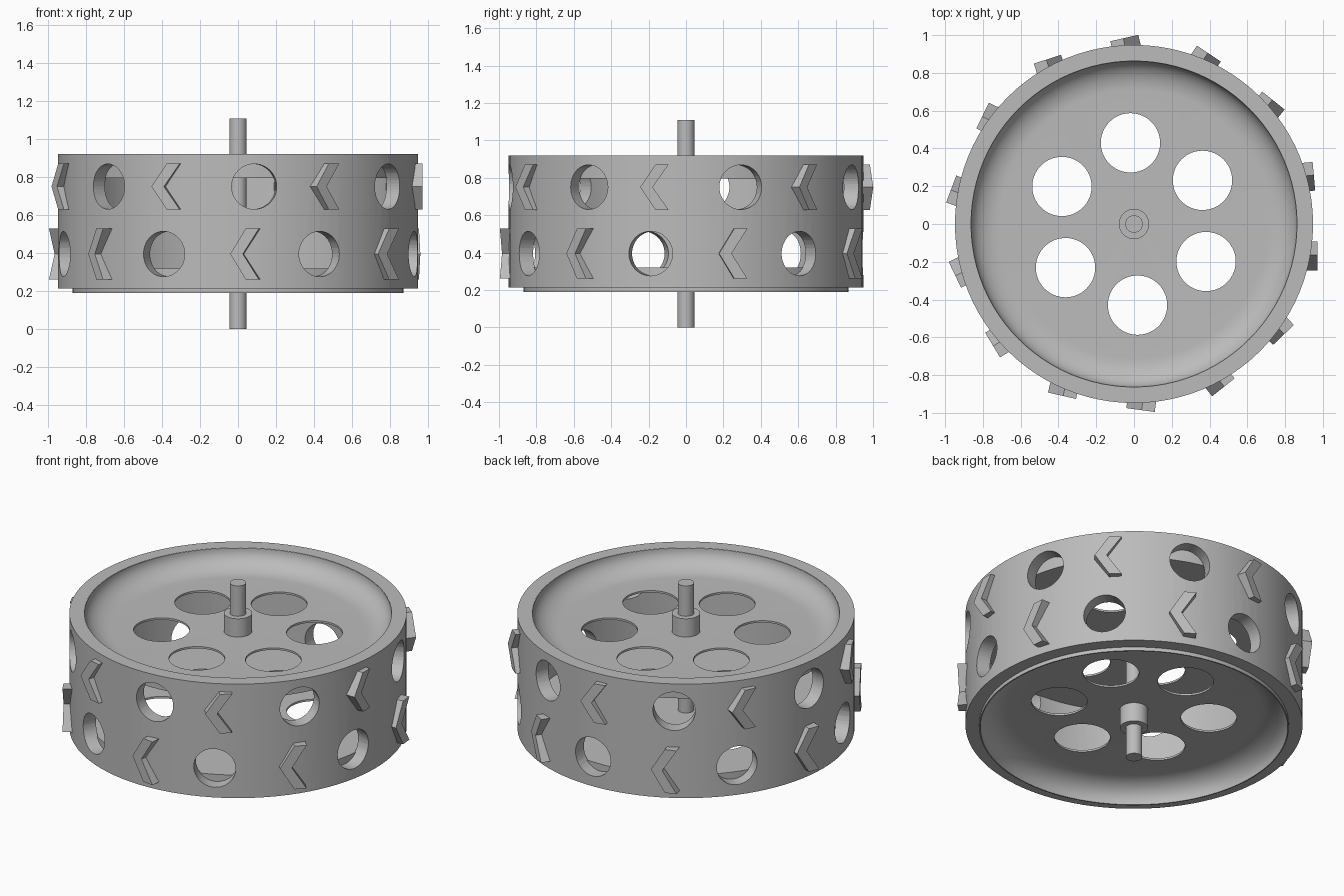
import bpy, bmesh
from math import sin, cos, pi, radians
from mathutils import Matrix

default = bpy.data.objects.get("Cube")
if default:
    bpy.data.objects.remove(default)

STEP = 360 / 7
UPPER_Z, LOWER_Z = 0.75, 0.395

grey = bpy.data.materials.new("plain grey")
grey.use_nodes = True
GREY = (0.5, 0.5, 0.5, 1)
grey.diffuse_color = GREY
grey.node_tree.nodes["Principled BSDF"].inputs["Base Color"].default_value = GREY


def make_object(name, bm, smooth=True):
    bmesh.ops.recalc_face_normals(bm, faces=bm.faces)
    mesh = bpy.data.meshes.new(name)
    bm.to_mesh(mesh)
    bm.free()
    mesh.materials.append(grey)
    obj = bpy.data.objects.new(name, mesh)
    bpy.context.collection.objects.link(obj)
    if smooth:
        smooth_edges(obj)
    return obj


def activate(obj):
    bpy.ops.object.select_all(action="DESELECT")
    obj.select_set(True)
    bpy.context.view_layer.objects.active = obj


def smooth_edges(obj):
    activate(obj)
    bpy.ops.object.shade_smooth_by_angle(angle=radians(30))


def lathe(name, profile, segments=96):
    """Revolve a closed (radius, z) outline about the axle."""
    bm = bmesh.new()
    rings = [[bm.verts.new((r * cos(2 * pi * i / segments), r * sin(2 * pi * i / segments), z))
              for i in range(segments)] for r, z in profile]
    for a, b in zip(rings, rings[1:] + rings[:1]):
        for i in range(segments):
            j = (i + 1) % segments
            bm.faces.new((a[i], a[j], b[j], b[i]))
    return make_object(name, bm)


def add_cylinder(bm, radius, depth, matrix, segments=48):
    bmesh.ops.create_cone(bm, cap_ends=True, segments=segments, radius1=radius,
                          radius2=radius, depth=depth, matrix=matrix)


def cylinder(name, radius, z0, z1):
    bm = bmesh.new()
    add_cylinder(bm, radius, z1 - z0, Matrix.Translation((0, 0, (z0 + z1) / 2)))
    return make_object(name, bm)


def cut(obj, bm):
    """Subtract the solids in bm from the object."""
    cutter = make_object("cutter", bm, False)
    cutter.hide_render = True
    mod = obj.modifiers.new("holes", "BOOLEAN")
    mod.operation, mod.solver, mod.object = "DIFFERENCE", "EXACT", cutter
    activate(obj)
    # Cut before the shading modifier, if there is one
    bpy.ops.object.modifier_move_to_index(modifier="holes", index=0)
    bpy.ops.object.modifier_apply(modifier="holes")
    bpy.data.objects.remove(cutter)
    smooth_edges(obj)


def turn(degrees):
    return Matrix.Rotation(radians(degrees), 4, "Z")


# Outer drum with two staggered rows of round windows
drum = lathe("outer_drum", [(0.865, 0.213), (0.948, 0.213), (0.948, 0.92), (0.865, 0.92)])
bm = bmesh.new()
for z, start in ((UPPER_Z, -84.8), (LOWER_Z, -63)):
    for k in range(7):
        add_cylinder(bm, 0.119, 0.3, turn(start + k * STEP)
                     @ Matrix.Translation((0.93, 0, z)) @ Matrix.Rotation(pi / 2, 4, "Y"))
cut(drum, bm)


# Dished end plates, thin in the middle and curving out to the rim
def end_plate(name, inner_z, plate_z, rim_z):
    scoop = [(0.71 + 0.153 * sin(a), rim_z + (plate_z - rim_z) * cos(a))
             for a in (pi / 2 * i / 12 for i in range(13))]
    plate = lathe(name, [(0.03, inner_z), (0.87, inner_z), (0.87, rim_z)]
                  + scoop[::-1] + [(0.03, plate_z)])
    holes = bmesh.new()
    for k in range(6):
        add_cylinder(holes, 0.157, 0.4, turn(92.5 + 60 * k)
                     @ Matrix.Translation((0.43, 0, inner_z)), 64)
    cut(plate, holes)


end_plate("upper_end_plate", 0.795, 0.807, 0.918)
end_plate("lower_end_plate", 0.32, 0.308, 0.19)

# Axle and its collars
cylinder("axle", 0.046, 0, 1.108)
cylinder("upper_collar", 0.08, 0.797, 0.92)
cylinder("lower_collar", 0.08, 0.19, 0.318)


# Arrow-shaped treads, each tilted slightly off the drum surface
def tread(name, angle, z, half_height, tilt):
    outline = [(-0.077, 0), (0.005, half_height), (0.075, half_height),
               (-0.01, 0), (0.075, -half_height), (0.005, -half_height)]
    bm = bmesh.new()
    inner, outer = [[bm.verts.new((x, y, h)) for y, h in outline] for x in (-0.032, 0.024)]
    for side in (inner, outer):
        bm.faces.new(side[:4])
        bm.faces.new((side[0], side[3], side[4], side[5]))
    for i in range(6):
        j = (i + 1) % 6
        bm.faces.new((inner[i], inner[j], outer[j], outer[i]))
    obj = make_object(name, bm, False)
    obj.matrix_world = turn(angle) @ Matrix.Translation((0.962, 0, z)) @ turn(tilt)


for k in range(7):
    tread(f"lower_tread_{k + 1}", -87.7 + k * STEP, LOWER_Z, 0.134, -10)
    tread(f"upper_tread_{k + 1}", -61.5 + k * STEP, UPPER_Z, 0.121, 10)
